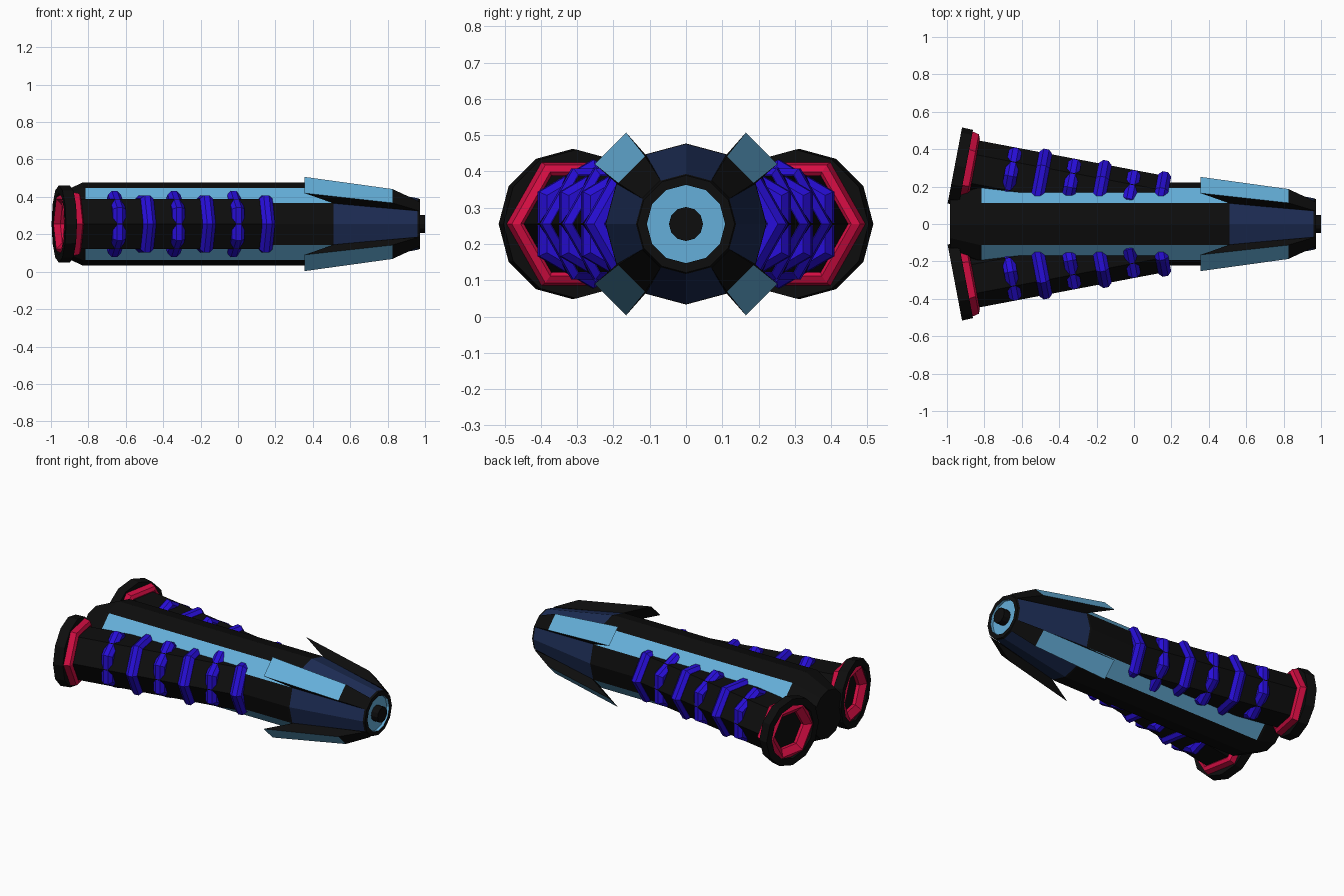
import bpy, bmesh
from math import cos, sin, pi, radians, atan
from mathutils import Matrix, Vector

if "Cube" in bpy.data.objects:
    bpy.data.objects.remove(bpy.data.objects["Cube"])

Z = 0.255                      # height of the main axis
SLOPE = 0.19                   # sideways flare of the pods
TILT = atan(SLOPE)


def mat(name, rgb):
    m = bpy.data.materials.new(name)
    m.diffuse_color = (*rgb, 1)
    m.use_nodes = True
    m.node_tree.nodes["Principled BSDF"].inputs["Base Color"].default_value = m.diffuse_color
    return m


black = mat("black", (0.004, 0.004, 0.004))
sky = mat("sky_blue", (0.13, 0.43, 0.70))
navy = mat("navy", (0.012, 0.026, 0.09))
violet = mat("violet_blue", (0.02, 0.004, 0.68))
red = mat("red", (0.66, 0.004, 0.055))


def finish(name, bm, mats, matrix):
    bmesh.ops.recalc_face_normals(bm, faces=bm.faces)
    me = bpy.data.meshes.new(name)
    bm.to_mesh(me)
    bm.free()
    for m in mats:
        me.materials.append(m)
    ob = bpy.data.objects.new(name, me)
    ob.matrix_world = matrix
    bpy.context.collection.objects.link(ob)
    return ob


def lathe(name, profile, sides, mats, matrix, closed=False, phase=0.0, pick=None):
    """Spin (x, radius) points round the x axis; pick(segment, side) gives the material slot."""
    bm = bmesh.new()
    loops = [[bm.verts.new((x, r * cos(phase + 2 * pi * i / sides), r * sin(phase + 2 * pi * i / sides)))
              for i in range(sides)] for x, r in profile]
    n = len(loops)
    for s in range(n if closed else n - 1):
        a, b = loops[s], loops[(s + 1) % n]
        for i in range(sides):
            j = (i + 1) % sides
            f = bm.faces.new((a[i], a[j], b[j], b[i]))
            f.material_index = pick(s, i) if pick else 0
    if not closed:
        bm.faces.new(loops[0])
        f = bm.faces.new(loops[-1])
        f.material_index = pick(n - 1, 0) if pick else 0
    return finish(name, bm, mats, matrix)


axis = Matrix.Translation((0, 0, Z))

# Twelve-sided hull with light strips on the diagonal faces
lathe("hull", [(-0.985, 0.15), (-0.83, 0.222), (-0.815, 0.222), (0.5, 0.222)], 12, [black, sky], axis,
      pick=lambda s, i: int(s == 2 and i % 3 == 1))

# Tapered nose with navy panels and a recessed light end
lathe("nose", [(0.5, 0.222), (0.51, 0.22), (0.96, 0.138), (0.972, 0.134), (0.972, 0.108), (0.955, 0.108)],
      12, [black, navy, sky], axis,
      pick=lambda s, i: 2 if s >= 4 else int(s == 1 and i % 3 != 1))
lathe("nose_pin", [(0.94, 0.047), (1.0, 0.047)], 12, [black], axis)

# Four fins: light outer plate, flared away from the hull at the rear
for k in range(4):
    bm = bmesh.new()
    side = []
    for flip in (False, True):
        pts = [(0.355, 0.165, 0.252), (0.825, 0.113, 0.187), (0.968, 0.07, 0.121), (0.52, 0.108, 0.187)]
        side.append([bm.verts.new((x, b, a) if flip else (x, a, b)) for x, a, b in pts])
    bm.faces.new(side[0])
    bm.faces.new(side[1])
    for i in range(4):
        j = (i + 1) % 4
        f = bm.faces.new((side[0][i], side[0][j], side[1][j], side[1][i]))
        f.material_index = int(i == 0)
    finish(f"fin_{k + 1}", bm, [black, sky], axis @ Matrix.Rotation(k * pi / 2, 4, 'X'))

# Two flared hexagonal pods; local x runs forward along the pod, origin at the rim's rear
for sgn, label in ((1, "left"), (-1, "right")):
    pod = Matrix.Translation((-0.958, sgn * 0.313, Z)) @ Matrix.Rotation(-sgn * TILT, 4, 'Z')
    lathe(f"pod_{label}", [(0.05, 0.155), (1.13, 0.155)], 6, [black], pod)
    lathe(f"pod_rim_{label}", [(0, 0.165), (0, 0.207), (0.06, 0.205), (0.06, 0.15)], 12, [black], pod, closed=True)
    lathe(f"pod_lining_{label}", [(0.015, 0.185), (0.0, 0.155), (0.03, 0.115), (0.07, 0.115),
                                  (0.105, 0.165), (0.095, 0.188), (0.06, 0.196)],
          6, [red], pod, closed=True)
    # Six hexagonal rings, every second one turned by half a side
    for k in range(6):
        x = (-0.66 + 0.159 * k + 0.958) / cos(TILT)
        tube = [(x + 0.038 * cos(2 * pi * t / 8 + pi / 8), 0.143 + 0.037 * sin(2 * pi * t / 8 + pi / 8))
                for t in range(8)]
        lathe(f"pod_ring_{label}_{k + 1}", tube, 6, [violet], pod, closed=True,
              phase=radians(30) if k % 2 == 0 else 0)
